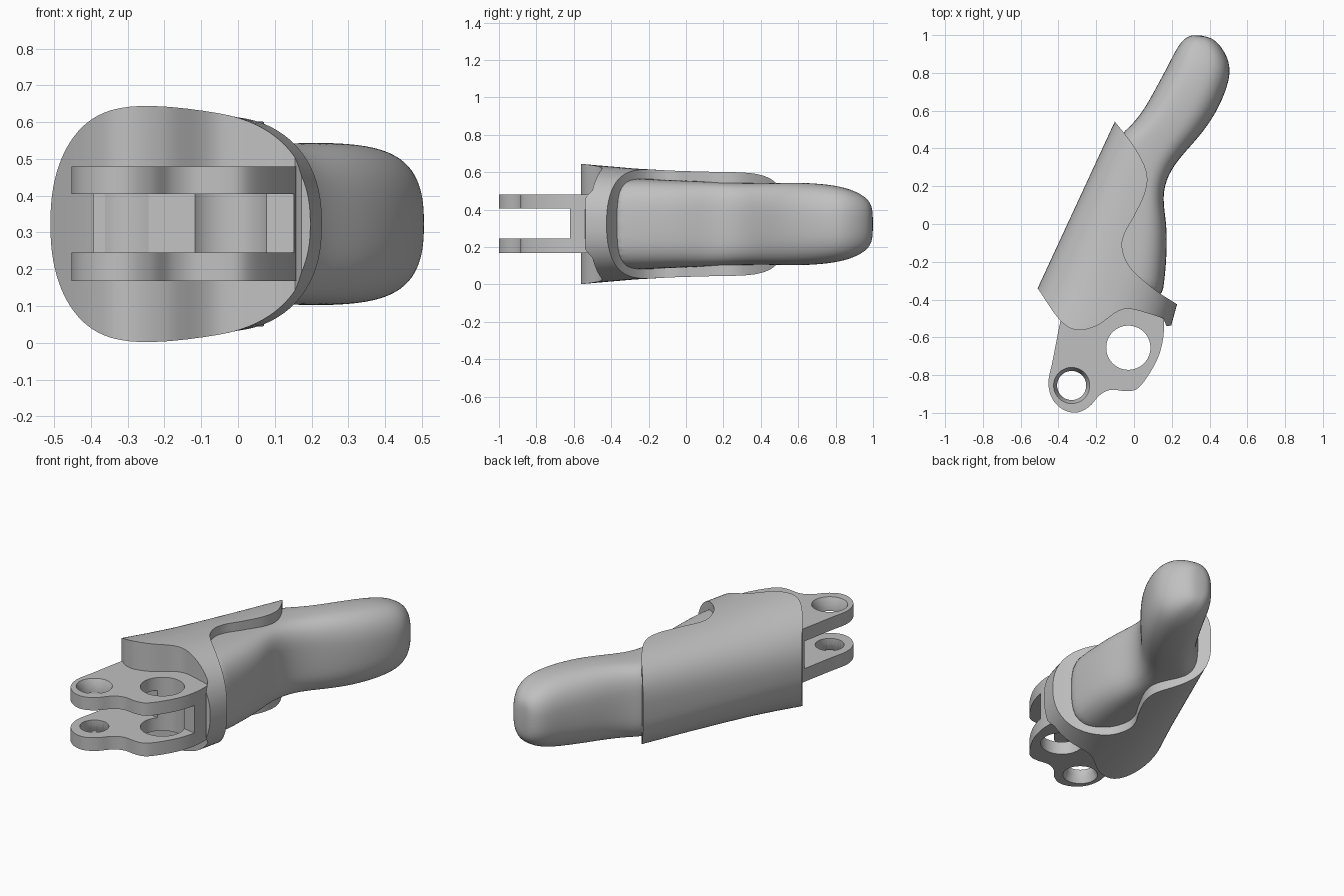
import bpy
import bmesh
import math
from mathutils import Matrix, Vector

if "Cube" in bpy.data.objects:
    bpy.data.objects.remove(bpy.data.objects["Cube"])

grey = bpy.data.materials.new("plain grey")
grey.use_nodes = True
colour = (0.53, 0.53, 0.53, 1)
grey.diffuse_color = colour
grey.node_tree.nodes["Principled BSDF"].inputs["Base Color"].default_value = colour

MID = 0.323  # height of the symmetry plane


def finish(name, bm):
    bmesh.ops.recalc_face_normals(bm, faces=bm.faces)
    mesh = bpy.data.meshes.new(name)
    bm.to_mesh(mesh)
    bm.free()
    obj = bpy.data.objects.new(name, mesh)
    bpy.context.collection.objects.link(obj)
    mesh.materials.append(grey)
    return obj


def activate(obj):
    bpy.ops.object.select_all(action='DESELECT')
    obj.select_set(True)
    bpy.context.view_layer.objects.active = obj


def smooth(obj, degrees):
    activate(obj)
    bpy.ops.object.shade_smooth_by_angle(angle=math.radians(degrees))


def spline(points, steps=6):
    """Smooth open curve through the points."""
    p = [Vector(q) for q in points]
    p = [2 * p[0] - p[1]] + p + [2 * p[-1] - p[-2]]
    out = []
    for a, b, c, d in zip(p, p[1:], p[2:], p[3:]):
        for i in range(steps):
            t = i / steps
            out.append(0.5 * (2 * b + (c - a) * t + (2 * a - 5 * b + 4 * c - d) * t ** 2
                              + (3 * b - a - 3 * c + d) * t ** 3))
    return out + [p[-2]]


def prism(name, outline, low, high):
    bm = bmesh.new()
    face = bm.faces.new([bm.verts.new((q[0], q[1], low)) for q in outline])
    top = bmesh.ops.extrude_face_region(bm, geom=[face])["geom"]
    bmesh.ops.translate(bm, vec=(0, 0, high - low),
                        verts=[v for v in top if isinstance(v, bmesh.types.BMVert)])
    return finish(name, bm)


def cone(name, x, y, low_radius, high_radius, low, high):
    bm = bmesh.new()
    bmesh.ops.create_cone(bm, cap_ends=True, segments=64, radius1=low_radius,
                          radius2=high_radius, depth=high - low,
                          matrix=Matrix.Translation((x, y, (low + high) / 2)))
    return finish(name, bm)


def loft(name, sections, count):
    """Skin rounded-box sections: left point, right point, half height, squareness."""
    bm = bmesh.new()
    rings = []
    for left, right, half, power in sections:
        mid, arm = (Vector(left) + Vector(right)) / 2, (Vector(right) - Vector(left)) / 2
        ring = []
        for i in range(count):
            c, s = math.cos(i * math.tau / count), math.sin(i * math.tau / count)
            across = math.copysign(abs(c) ** (2 / power), c)
            up = math.copysign(abs(s) ** (2 / power), s)
            q = mid + arm * across
            ring.append(bm.verts.new((q.x, q.y, MID + half * up)))
        rings.append(ring)
    for a, b in zip(rings, rings[1:]):
        for i in range(count):
            j = (i + 1) % count
            bm.faces.new((a[i], a[j], b[j], b[i]))
    bm.faces.new(rings[0])
    bm.faces.new(rings[-1])
    return finish(name, bm)


def boolean(obj, tool, operation):
    mod = obj.modifiers.new(operation.lower(), 'BOOLEAN')
    mod.operation, mod.object, mod.solver = operation, tool, 'EXACT'
    activate(obj)
    bpy.ops.object.modifier_apply(modifier=mod.name)
    bpy.data.objects.remove(tool)


# Sleeve: tapered slanted tube trimmed to a curved outline
along, across = Vector((0.42, 0.9075)), Vector((0.9075, -0.42))
tube = [(-0.85, 0.46, 0.338, 2.3), (-0.63, 0.44, 0.324, 2.3), (-0.45, 0.412, 0.309, 2.3),
        (-0.3, 0.387, 0.297, 2.35), (-0.1, 0.355, 0.286, 2.5), (0.1, 0.335, 0.28, 2.65),
        (0.3, 0.32, 0.277, 2.8), (0.75, 0.31, 0.274, 3.2)]
sleeve = loft("sleeve", [(along * v - across * 0.32, along * v + across * right, half, power)
                         for v, right, half, power in tube], 96)
front_edge = spline([(-0.58, -0.24), (-0.51, -0.34), (-0.40, -0.5), (-0.31, -0.56),
                     (-0.2, -0.54), (-0.09, -0.465), (-0.02, -0.45), (0.08, -0.475), (0.155, -0.5)])
rear_edge = spline([(0.3, -0.465), (0.22, -0.42), (0.1, -0.34), (-0.02, -0.23), (-0.062, -0.13),
                    (-0.05, -0.05), (0.0, 0.04), (0.06, 0.17), (0.065, 0.28), (0.0, 0.41),
                    (-0.1, 0.54), (-0.17, 0.62)])
trim = prism("sleeve_trim", front_edge + [Vector((0.172, -0.54)), Vector((0.3, -0.53))]
             + rear_edge, -0.2, 0.9)
boolean(sleeve, trim, 'INTERSECT')
smooth(sleeve, 35)

# Finger: lofted body with a rounded tip
finger = loft("finger_body", [
    ((-0.3, -0.3), (0.145, -0.42), 0.245, 3.2), ((-0.28, -0.2), (0.16, -0.32), 0.244, 3.2),
    ((-0.24, -0.08), (0.175, -0.16), 0.238, 3.2), ((-0.18, 0.1), (0.175, 0.0), 0.23, 3.2),
    ((-0.12, 0.34), (0.148, 0.14), 0.222, 3.4), ((-0.075, 0.475), (0.178, 0.26), 0.218, 3.5),
    ((-0.02, 0.515), (0.25, 0.36), 0.218, 3.2), ((0.05, 0.6), (0.345, 0.46), 0.222, 2.9),
    ((0.11, 0.71), (0.435, 0.585), 0.221, 2.7), ((0.17, 0.82), (0.494, 0.72), 0.211, 2.6),
    ((0.21, 0.9), (0.514, 0.82), 0.192, 2.6), ((0.245, 0.96), (0.488, 0.9), 0.162, 2.6),
    ((0.28, 0.99), (0.445, 0.96), 0.128, 2.5), ((0.315, 1.003), (0.40, 0.992), 0.083, 2.4)], 32)
sub = finger.modifiers.new("rounding", 'SUBSURF')
sub.levels = sub.render_levels = 2
activate(finger)
bpy.ops.object.modifier_apply(modifier=sub.name)
smooth(finger, 50)

# Hinge: block with two lugs, a slanted slot between them and two pin holes
lug_outline = spline([(-0.36, -0.38), (-0.395, -0.54), (-0.43, -0.72), (-0.453, -0.84),
                      (-0.43, -0.93), (-0.37, -0.985), (-0.3, -0.998), (-0.235, -0.965),
                      (-0.18, -0.905), (-0.12, -0.878), (-0.04, -0.885), (0.02, -0.87),
                      (0.08, -0.795), (0.13, -0.7), (0.155, -0.6), (0.157, -0.5), (0.14, -0.42)])
hinge = prism("hinge_lugs", lug_outline, 0.168, 0.48)
slot = prism("slot", [(-0.6, -1.2), (0.5, -1.2), (0.5, -0.677), (-0.6, -0.497)], 0.245, 0.405)
boolean(hinge, slot, 'DIFFERENCE')
boolean(hinge, cone("large_pin_hole", -0.03, -0.655, 0.117, 0.117, 0, 1), 'DIFFERENCE')
for low, high, low_radius, high_radius in [(0, 1, 0.077, 0.077), (0.435, 0.5, 0.075, 0.105),
                                           (0.148, 0.213, 0.105, 0.075)]:
    boolean(hinge, cone("small_pin_hole", -0.33, -0.855, low_radius, high_radius, low, high),
            'DIFFERENCE')
smooth(hinge, 30)
